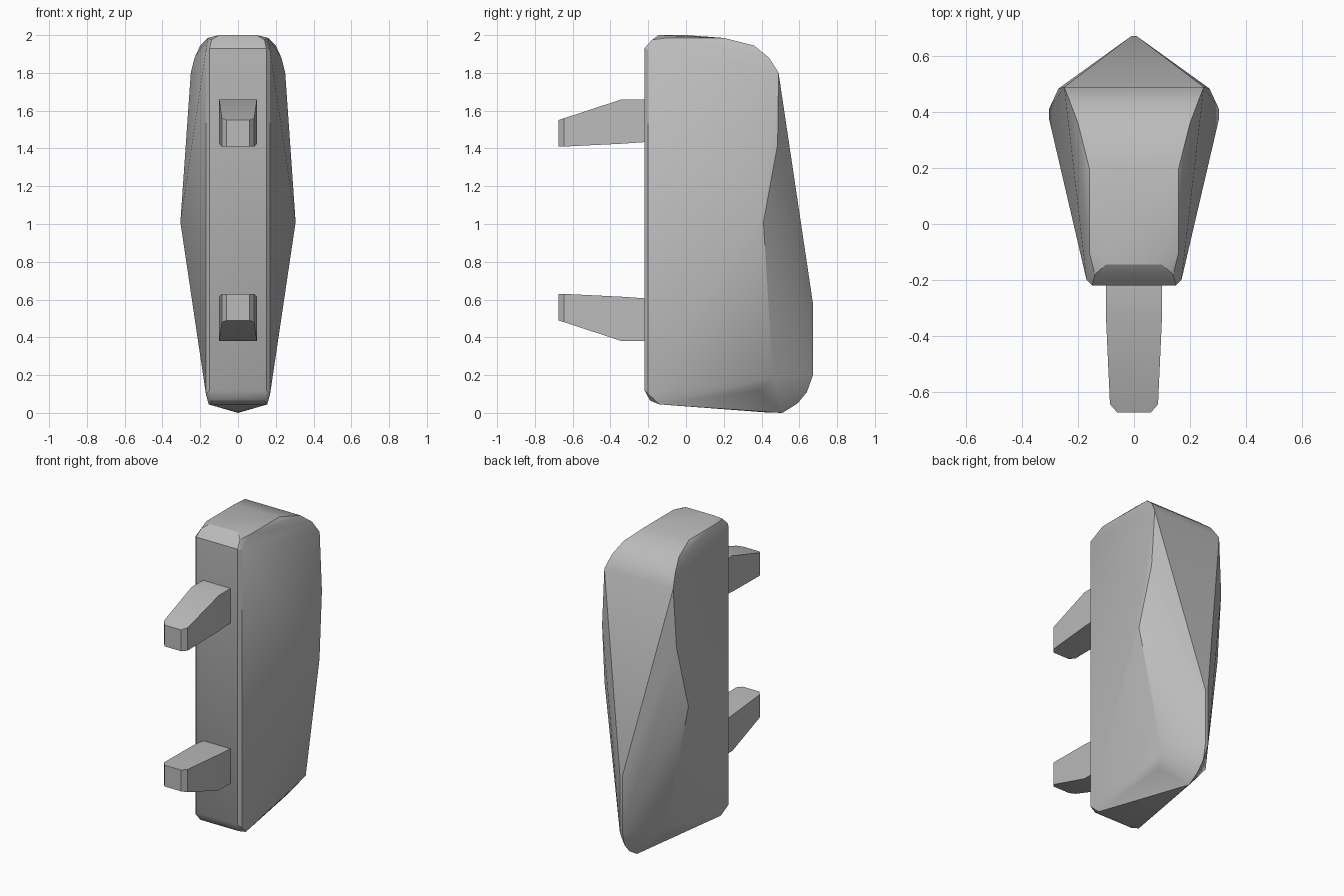
import bpy
import bmesh
import math

default = bpy.data.objects.get("Cube")
if default:
    bpy.data.objects.remove(default, do_unlink=True)

# Single grey material
grey = bpy.data.materials.new("plain grey")
grey.use_nodes = True
colour = (0.5, 0.5, 0.5, 1)
grey.diffuse_color = colour
grey.node_tree.nodes["Principled BSDF"].inputs["Base Color"].default_value = colour


def hull_part(name, half_points):
    """Convex solid from points on the +x side, mirrored across x = 0."""
    bm = bmesh.new()
    for x, y, z in half_points:
        bm.verts.new((x, y, z))
        if x > 0:
            bm.verts.new((-x, y, z))
    res = bmesh.ops.convex_hull(bm, input=bm.verts)
    loose = {v for v in res["geom_interior"] if isinstance(v, bmesh.types.BMVert)}
    bmesh.ops.delete(bm, geom=list(loose), context="VERTS")
    bmesh.ops.dissolve_limit(bm, angle_limit=0.01, verts=bm.verts, edges=bm.edges)
    bmesh.ops.recalc_face_normals(bm, faces=bm.faces)
    mesh = bpy.data.meshes.new(name)
    bm.to_mesh(mesh)
    bm.free()
    mesh.materials.append(grey)
    obj = bpy.data.objects.new(name, mesh)
    bpy.context.collection.objects.link(obj)
    bpy.ops.object.select_all(action="DESELECT")
    obj.select_set(True)
    bpy.context.view_layer.objects.active = obj
    bpy.ops.object.shade_smooth_by_angle(angle=math.radians(30))
    return obj


# Flat front with softened edges
front = [(0.15, -0.22, 0.12), (0.15, -0.22, 1.93), (0.17, -0.2, 0.1), (0.17, -0.2, 1.92)]
# Rounded top, falling towards the back
top = [(0.14, -0.18, 1.975), (0.1, -0.145, 2.0), (0.16, -0.1, 1.985), (0, 0, 2.0),
       (0.16, 0.2, 1.985), (0.2, 0.36, 1.945), (0.23, 0.44, 1.88), (0.25, 0.49, 1.8)]
# Widest points on the flanks
flank = [(0.27, 0.485, 1.42), (0.305, 0.38, 1.01), (0.305, 0.41, 1.01)]
# Rear ridge, then the keel-shaped underside
ridge = [(0.01, 0.672, 0.58), (0.01, 0.672, 0.2), (0, 0.64, 0.11), (0, 0.59, 0.05)]
underside = [(0, 0.51, 0), (0, 0.42, 0.003), (0.17, 0.46, 0.19), (0.13, 0.38, 0.12),
             (0.155, -0.14, 0.045), (0.14, -0.19, 0.065)]
hull_part("body", front + top + flank + ridge + underside)

# Tapering pegs: half width, y, lower z, upper z
peg = [(0.1, -0.18, 1.436, 1.66), (0.1, -0.34, 1.425, 1.66),
       (0.086, -0.645, 1.41, 1.56), (0.06, -0.675, 1.41, 1.55)]
upper = [(x, y, z) for x, y, low, high in peg for z in (low, high)]
hull_part("upper_peg", upper)
hull_part("lower_peg", [(x, y, 2.04 - z) for x, y, z in upper])
